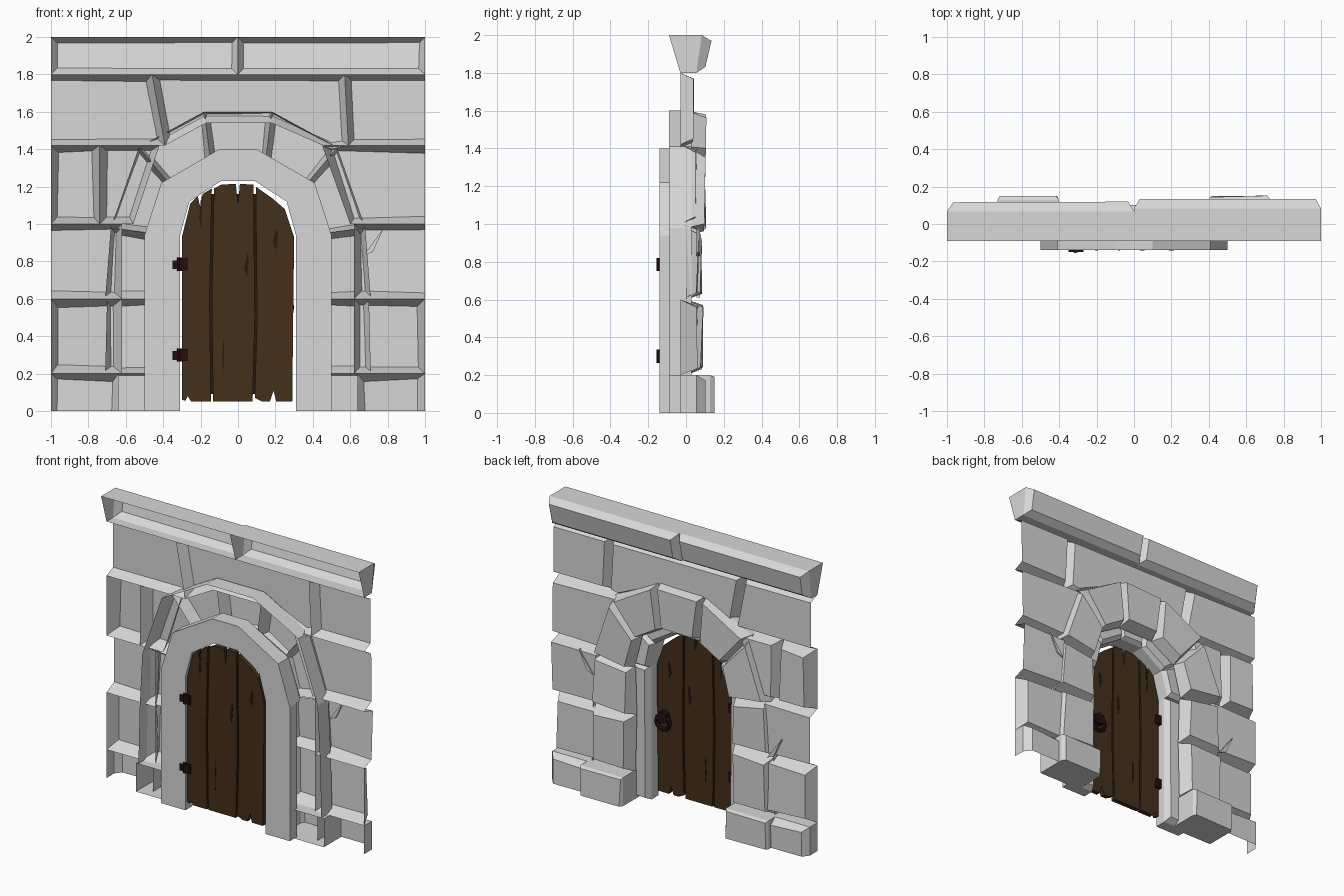
import bpy, bmesh, math, random
from mathutils import Vector

random.seed(4)
cube = bpy.data.objects.get("Cube")
if cube:
    bpy.data.objects.remove(cube)


def material(name, rgb):
    m = bpy.data.materials.new(name)
    m.use_nodes = True
    m.diffuse_color = (*rgb, 1)
    bsdf = m.node_tree.nodes["Principled BSDF"]
    bsdf.inputs["Base Color"].default_value = (*rgb, 1)
    bsdf.inputs["Roughness"].default_value = 0.9
    return m


STONE = material("grey stone", (0.68, 0.68, 0.68))
WOOD = material("brown wood", (0.056, 0.029, 0.011))
CRACK = material("dark wood crack", (0.018, 0.010, 0.005))
IRON = material("dark red iron", (0.018, 0.004, 0.005))


def finish(bm, name, mat):
    bmesh.ops.recalc_face_normals(bm, faces=bm.faces)
    mesh = bpy.data.meshes.new(name)
    bm.to_mesh(mesh)
    bm.free()
    mesh.materials.append(mat)
    ob = bpy.data.objects.new(name, mesh)
    bpy.context.collection.objects.link(ob)
    return ob


def inset(points, d):
    """Mitred inward offset of an outline, in either winding."""
    n = len(points)
    area = sum(points[i - 1].cross(points[i]) for i in range(n))
    turn = 1 if area > 0 else -1
    out = []
    for i, p in enumerate(points):
        a = (p - points[i - 1]).normalized()
        b = (points[(i + 1) % n] - p).normalized()
        na, nb = Vector((-a.y, a.x)) * turn, Vector((-b.y, b.x)) * turn
        out.append(p + (na + nb) * d / (1 + na.dot(nb)))
    return out


def stone(name, outline, front, back, bevel=0.035, depth=0, rough=0.008,
          closed=False, flush_side=False, flush_base=None, sealed=False):
    """Hewn block: rim, chamfer, raised back face; front left hollow unless closed.
    front and back are y values, or functions of height. A depth gives the
    chamfer's own depth; without it the chamfer starts at the rim.
    Flush edges have no chamfer and stay open unless sealed."""
    fy = front if callable(front) else lambda z: front
    by = back if callable(back) else lambda z: back
    pts = [Vector(p) for p in outline]
    jit = lambda a: random.uniform(-a, a)
    side = lambda p: flush_side and abs(p.x) == 1
    base = lambda p: p.y == flush_base
    bm = bmesh.new()
    rings = [[bm.verts.new((p.x, fy(p.y), p.y)) for p in pts]]
    if depth:
        rings.append([bm.verts.new((p.x, by(p.y) - depth, p.y)) for p in pts])
    rings.append([bm.verts.new((p.x if side(p) else q.x + jit(rough),
                                by(p.y) + jit(rough),
                                p.y if base(p) else q.y + jit(rough)))
                  for p, q in zip(pts, inset(pts, bevel))])
    for r, s in zip(rings, rings[1:]):
        for i, p in enumerate(pts):
            o = pts[i - 1]
            if sealed or not (side(o) and side(p) or base(o) and base(p)):
                bm.faces.new((r[i - 1], r[i], s[i], s[i - 1]))
    bm.faces.new(rings[-1])
    if closed:
        bm.faces.new(rings[0])
    return finish(bm, name, STONE)


def rect(x0, x1, z0, z1):
    return [(x0, z0), (x1, z0), (x1, z1), (x0, z1)]


def mirrored(points, s):
    return [(s * x, z) for x, z in points]


def slab(name, outline, y0, y1, mat):
    """Flat outline extruded in depth."""
    bm = bmesh.new()
    f = bm.faces.new([bm.verts.new((x, y0, z)) for x, z in outline])
    ext = bmesh.ops.extrude_face_region(bm, geom=[f])
    verts = [v for v in ext["geom"] if isinstance(v, bmesh.types.BMVert)]
    bmesh.ops.translate(bm, verts=verts, vec=(0, y1 - y0, 0))
    return finish(bm, name, mat)


# Cornice of two overhanging stones
for side, s, y in (("left", 1, 0.105), ("right", -1, 0.09)):
    stone("cornice_" + side, mirrored(rect(0, 1, 1.8, 2), s),
          lambda z: -0.03 - 0.3 * (z - 1.8), lambda z: y + 0.14 * (z - 1.8),
          bevel=0.032, depth=0.05, rough=0.003, flush_base=1.8, sealed=True)

# Upper wall course, stepping round the arch
for name, pts in (
        ("right", [(-1, 1.42), (-0.39, 1.42), (-0.46, 1.8), (-1, 1.8)]),
        ("middle", [(-0.39, 1.42), (-0.17, 1.54), (0.18, 1.54), (0.5, 1.4),
                    (0.59, 1.42), (0.57, 1.8), (-0.46, 1.8)]),
        ("left", [(0.59, 1.42), (1, 1.42), (1, 1.8), (0.57, 1.8)])):
    stone("upper_wall_" + name, pts, -0.03, 0.04, rough=0.004, flush_side=True)

# Wall courses beside the doorway
for side, s in (("left", 1), ("right", -1)):
    stone("wall_lower_" + side, mirrored(rect(0.62, 1, 0.2, 0.6), s), -0.03, 0.06,
          bevel=0.04)
    stone("wall_upper_" + side, mirrored(rect(0.62, 1, 0.6, 1), s), -0.03, 0.06,
          flush_side=True)
    stone("plinth_" + side, mirrored(rect(0.64, 1, 0, 0.2), s), -0.03, 0.105,
          depth=0.05, flush_base=0)
stone("wall_left_top", [(0.6, 1), (1, 1), (1, 1.42), (0.45, 1.42)], -0.03, 0.055,
      flush_side=True)
stone("wall_right_top_outer", rect(-1, -0.74, 1, 1.42), -0.03, 0.065)
stone("wall_right_top_inner", [(-0.74, 1), (-0.56, 1), (-0.42, 1.42), (-0.74, 1.42)],
      -0.03, 0.06)

# Heavy rear surround: base, jamb blocks and arch stones
for side, s in (("left", 1), ("right", -1)):
    stone("surround_base_" + side, mirrored(rect(0.4, 0.73, 0, 0.2), s), -0.09, 0.147,
          bevel=0.012, depth=0.02, rough=0.005, flush_base=0, sealed=True)
    stone("surround_lower_" + side,
          mirrored([(0.39, 0.2), (0.71, 0.2), (0.7, 0.6), (0.38, 0.6)], s), 0, 0.085)
    stone("surround_upper_" + side,
          mirrored([(0.38, 0.6), (0.71, 0.6), (0.68, 0.98), (0.39, 0.94)], s), 0, 0.08)


def arch(name, inner, outer, front, back, **kw):
    """Wedge stones between matching half lists of inner and outer points."""
    inner = inner + mirrored(inner, -1)[::-1]
    outer = outer + mirrored(outer, -1)[::-1]
    for i in range(len(inner) - 1):
        stone(f"{name}_{i}", [inner[i], outer[i], outer[i + 1], inner[i + 1]],
              front, back, **kw)


OUTER = [(0.68, 0.98), (0.53, 1.41), (0.18, 1.6)]
arch("rear_arch", [(0.39, 0.94), (0.33, 1.17), (0.14, 1.28)], OUTER, 0.01, 0.1,
     bevel=0.025)

# Thin rim standing out along the outline of the rear surround
bm = bmesh.new()
half = [(0.71, 0.2), (0.7, 0.6)] + OUTER
path = half + mirrored(half, -1)[::-1]
edges = [[bm.verts.new((x, y, z)) for x, z in path] for y in (-0.09, 0.03)]
for i in range(len(path) - 1):
    bm.faces.new((edges[0][i], edges[0][i + 1], edges[1][i + 1], edges[1][i]))
finish(bm, "surround_rim", STONE)

# Slimmer front surround
arch("front_arch", [(0.31, 0.94), (0.26, 1.12), (0.09, 1.23)],
     [(0.5, 0.94), (0.41, 1.22), (0.1, 1.4)], -0.14, 0.0,
     bevel=0.02, depth=0.03, closed=True)
for side, s in (("left", 1), ("right", -1)):
    stone("front_jamb_" + side, mirrored(rect(0.31, 0.5, 0, 0.94), s), -0.14, -0.02,
          bevel=0.025, depth=0.04, rough=0.006, closed=True)

# Chipped shards at the joints of the wall
for x, z, s in ((-0.73, 0.68, 1), (0.72, 0.9, -1)):
    slab("stone_chip", [(x - 0.06 * s, z + 0.08), (x + 0.05 * s, z - 0.07), (x, z - 0.05)],
         0.055, 0.075, STONE)

# Door of three weathered planks
D0, D1 = -0.138, -0.105
slab("plank_right", [(-0.3, 0.06), (-0.28, 0.055), (-0.27, 0.08), (-0.25, 0.05),
                     (-0.145, 0.05), (-0.152, 0.6), (-0.14, 1.19), (-0.19, 1.16),
                     (-0.2, 1.08), (-0.215, 1.15), (-0.255, 1.11), (-0.3, 0.93)], D0, D1, WOOD)
slab("plank_middle", [(-0.133, 0.05), (0.078, 0.05), (0.09, 0.5), (0.083, 1.21),
                      (0.01, 1.215), (0, 1.1), (-0.012, 1.215), (-0.09, 1.21),
                      (-0.128, 1.19), (-0.14, 0.6)], D0, D1, WOOD)
slab("plank_left", [(0.09, 0.07), (0.13, 0.05), (0.17, 0.05), (0.19, 0.11), (0.205, 0.05),
                    (0.29, 0.05), (0.3, 0.93), (0.25, 1.08), (0.18, 1.14),
                    (0.095, 1.2), (0.102, 0.5)], D0, D1, WOOD)
slab("plank_gap", rect(-0.17, 0.12, 0.09, 1.16), D0 + 0.01, D1 - 0.01, CRACK)

# Splits in the wood, on both faces
for x, z, w, h in ((0.045, 0.78, 0.012, 0.07), (0.2, 0.92, 0.014, 0.06),
                   (-0.2, 1.06, 0.008, 0.09), (-0.08, 0.3, 0.005, 0.1)):
    for y in (D0, D1):
        slab("wood_split", [(x - w, z - h * 0.3), (x + w * 0.3, z - h), (x + w, z + h * 0.4),
                            (x + w * 0.4, z + h)], y - 0.003, y + 0.003, CRACK)

# Hinges: a leaf on the door, one on the jamb, and the knuckle
for z in (0.785, 0.3):
    slab("hinge_leaf", rect(-0.315, -0.27, z - 0.032, z + 0.032), -0.15, -0.085, IRON)
    slab("hinge_jamb_leaf", rect(-0.35, -0.315, z - 0.026, z + 0.02), -0.15, -0.138, IRON)
    bpy.ops.mesh.primitive_cylinder_add(vertices=8, radius=0.014, depth=0.07,
                                        location=(-0.312, -0.142, z))
    bpy.context.object.name = "hinge_knuckle"
    bpy.context.object.data.materials.append(IRON)

# Ring handle on the rear of the door
bpy.ops.mesh.primitive_torus_add(major_segments=12, minor_segments=6, major_radius=0.05,
                                 minor_radius=0.016, location=(0.235, -0.08, 0.555),
                                 rotation=(math.pi / 2, 0, 0))
bpy.context.object.name = "handle_ring"
bpy.context.object.data.materials.append(IRON)
bpy.ops.mesh.primitive_cylinder_add(vertices=8, radius=0.042, depth=0.05,
                                    location=(0.235, -0.09, 0.59),
                                    rotation=(math.pi / 2, 0, 0))
bpy.context.object.name = "handle_mount"
bpy.context.object.data.materials.append(IRON)
